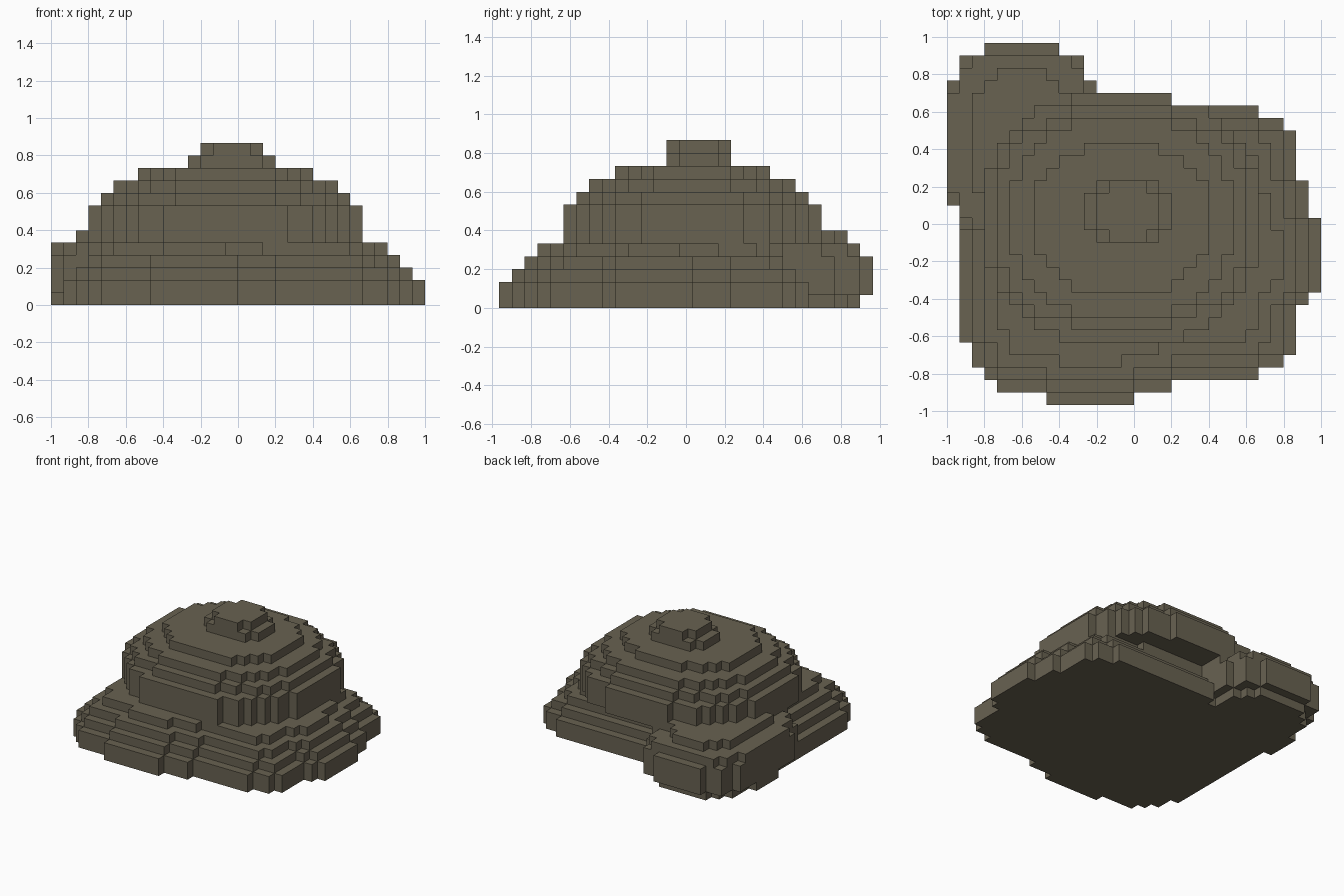
import bpy, bmesh

if "Cube" in bpy.data.objects:
    bpy.data.objects.remove(bpy.data.objects["Cube"])

S = 1 / 15                      # block size
NX, NY, NZ = 30, 29, 13
Y0 = -NY * S / 2

# One flat stone colour
mat = bpy.data.materials.new("brown grey stone")
mat.diffuse_color = (0.140, 0.122, 0.083, 1)
mat.use_nodes = True
mat.node_tree.nodes["Principled BSDF"].inputs["Base Color"].default_value = mat.diffuse_color


def blob(cx, cy, rx, ry, n):
    """Cells (i, j) inside a rounded oval."""
    out = set()
    for i in range(NX):
        for j in range(NY):
            x, y = -1 + (i + .5) * S, Y0 + (j + .5) * S
            if abs((x - cx) / rx) ** n + abs((y - cy) / ry) ** n <= 1:
                out.add((i, j))
    return out


def shrink(cells, diagonal):
    """Peel one ring of cells off an outline."""
    near = [(1, 0), (-1, 0), (0, 1), (0, -1)]
    if diagonal:
        near += [(1, 1), (-1, -1), (1, -1), (-1, 1)]
    return {c for c in cells
            if all((c[0] + a, c[1] + b) in cells for a, b in near)}


vox = set()


def add_layer(cells, k):
    vox.update((i, j, k) for i, j in cells)


# Wide base slab: runs of rows (row count, left cell, right cell), front to back
rows = [(1, 8, 15), (1, 4, 18), (1, 3, 25), (1, 2, 27), (1, 2, 28), (3, 1, 28),
        (1, 1, 29), (6, 1, 30), (3, 1, 29), (4, 2, 28), (1, 4, 27), (1, 12, 25)]
base, j = set(), 0
for count, a, b in rows:
    for _ in range(count):
        base |= {(i, j) for i in range(a, b)}
        j += 1
core = blob(-.067, -.03, .7, .55, 2.5)
ring1 = shrink(base, False)
ring2 = shrink(ring1, False)
ring3 = shrink(ring2, True)
for k, cells in enumerate([base, base, ring1, ring2, ring3]):
    add_layer(cells | core, k)

# Main dome: one oval per layer, slightly overhanging the base at the back
dome = [(-.067, .033, .733, .667)] * 3 + [
    (-.067, .033, .667, .6), (-.067, .033, .6, .533), (-.067, .033, .467, .4),
    (-.033, .067, .233, .167), (-.033, .067, .167, .167)]
for k, (cx, cy, rx, ry) in enumerate(dome):
    add_layer(blob(cx, cy, rx, ry, 2.4), k + 5)

# Small side boulder at the back left
lump = [(.37, .467), (.4, .533), (.4, .533), (.4, .533), (.4, .467), (.267, .4)]
for k, (rx, ry) in enumerate(lump):
    add_layer(blob(-.6, .433, rx, ry, 3), k)

# Skin the blocks: only faces with no neighbour
bm = bmesh.new()
verts = {}


def vert(p):
    if p not in verts:
        verts[p] = bm.verts.new((-1 + p[0] * S, Y0 + p[1] * S, p[2] * S))
    return verts[p]


for c in sorted(vox):
    for axis in range(3):
        u, v = (axis + 1) % 3, (axis + 2) % 3
        for side in (0, 1):
            n = list(c)
            n[axis] += 2 * side - 1
            if tuple(n) in vox:
                continue
            quad = []
            for du, dv in ((0, 0), (1, 0), (1, 1), (0, 1)):
                p = list(c)
                p[axis] += side
                p[u] += du
                p[v] += dv
                quad.append(vert(tuple(p)))
            bm.faces.new(quad if side else quad[::-1])

# Merge coplanar block faces into flat steps
bmesh.ops.dissolve_limit(bm, angle_limit=.01, verts=bm.verts[:], edges=bm.edges[:])
mesh = bpy.data.meshes.new("boulder")
bm.to_mesh(mesh)
bm.free()
mesh.materials.append(mat)
bpy.context.collection.objects.link(bpy.data.objects.new("boulder", mesh))
